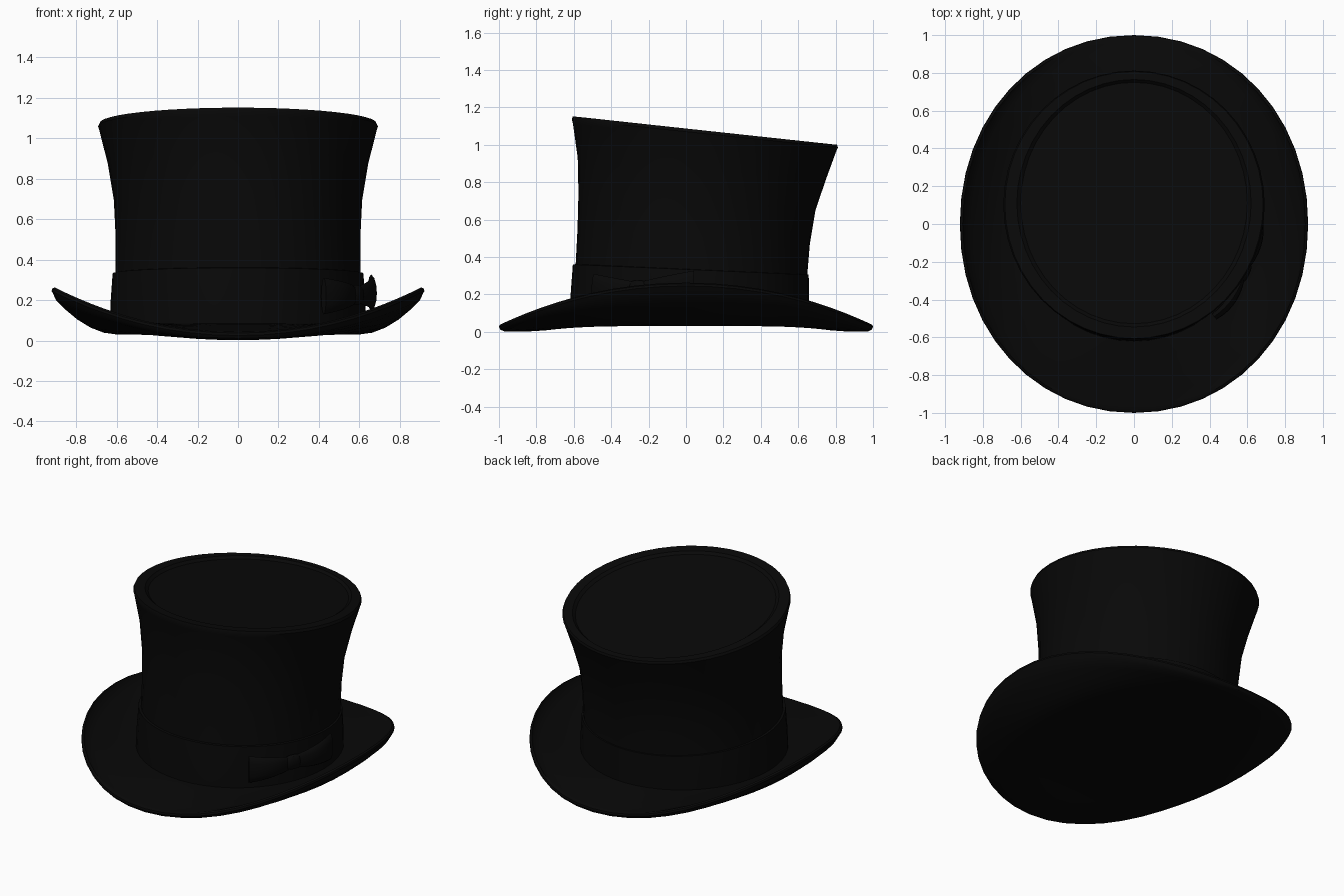
import bpy, bmesh, math

if "Cube" in bpy.data.objects:
    bpy.data.objects.remove(bpy.data.objects["Cube"])

N = 48
felt = bpy.data.materials.new("black felt")
felt.diffuse_color = (0.0025, 0.0025, 0.0025, 1)
felt.use_nodes = True
felt.node_tree.nodes["Principled BSDF"].inputs["Base Color"].default_value = felt.diffuse_color


def finish(name, bm, angle=35):
    bmesh.ops.recalc_face_normals(bm, faces=bm.faces)
    me = bpy.data.meshes.new(name)
    bm.to_mesh(me)
    bm.free()
    ob = bpy.data.objects.new(name, me)
    bpy.context.collection.objects.link(ob)
    me.materials.append(felt)
    bpy.ops.object.select_all(action='DESELECT')
    bpy.context.view_layer.objects.active = ob
    ob.select_set(True)
    bpy.ops.object.shade_smooth_by_angle(angle=math.radians(angle))
    return ob


def loft(name, rings, cap_start=False, cap_end=False, angle=35):
    """Skin a list of closed point rings."""
    bm = bmesh.new()
    vs = [[bm.verts.new(p) for p in r] for r in rings]
    n = len(vs[0])
    for a, b in zip(vs, vs[1:]):
        for i in range(n):
            j = (i + 1) % n
            bm.faces.new((a[i], a[j], b[j], b[i]))
    if cap_start:
        bm.faces.new(vs[0])
    if cap_end:
        bm.faces.new(vs[-1])
    return finish(name, bm, angle)


def tilted_ring(half_x, y0, z0, y1, z1):
    """Ellipse lying in a plane that runs from (y0, z0) at the front to (y1, z1) at the back."""
    pts = []
    for i in range(N):
        a = 2 * math.pi * i / N
        t = (math.sin(a) + 1) / 2
        pts.append((half_x * math.cos(a), y0 + (y1 - y0) * t, z0 + (z1 - z0) * t))
    return pts


# Crown: flared, leaning back, with a sloping top and a shallow recessed lip
crown = [
    (.620, -.605, .05, .650, .05),
    (.607, -.590, .36, .648, .30),
    (.605, -.580, .55, .662, .47),
    (.614, -.575, .74, .692, .65),
    (.644, -.579, .93, .750, .82),
    (.686, -.604, 1.11, .805, .97),
    (.692, -.610, 1.135, .812, .985),
    (.684, -.606, 1.152, .808, 1.0),
    (.620, -.545, 1.146, .765, 1.004),
    (.600, -.528, 1.130, .750, 0.990),
]
loft("crown", [tilted_ring(*r) for r in crown], cap_end=True)

# Ribbon band around the crown base
band = [
    (.634, -.622, .05, .660, .05),
    (.630, -.617, .20, .658, .19),
    (.620, -.605, .36, .656, .305),
    (.605, -.588, .362, .645, .307),
]
loft("hat_band", [tilted_ring(*r) for r in band])


# Brim: saddle with raised sides and dipped front and back
def rounder(v):
    return math.copysign(abs(v) ** .97, v)


def brim_ring(s, lift, grow=0.0, sag=0.0):
    pts = []
    for i in range(N):
        a = 2 * math.pi * i / N
        c, d = math.cos(a), math.sin(a)
        rx = .60 + (.922 - .60) * s + grow
        ry = .60 + (1.0 - .60) * s + grow
        edge = .003 + .22 * c * c
        z = .03 + (edge - .03) * s ** 1.9 + lift - sag * d * d
        pts.append((rx * rounder(c), ry * rounder(d) + .02 * (1 - s), max(z, 0)))
    return pts


steps = [0, .2, .4, .6, .8, .93]
under = [brim_ring(s, 0, sag=.018 * math.sin(math.pi * s)) for s in steps]
edge = [brim_ring(1, .008, -.008), brim_ring(1, .022), brim_ring(1, .034, -.003),
        brim_ring(1, .040, -.015), brim_ring(.92, .038)]
upper = [brim_ring(s, .038 + .018 * (1 - s)) for s in reversed(steps[:-1])]
loft("brim", under + edge + upper, cap_start=True)


# Bow on the right side of the band: two flaring loops and a knot
def on_band(deg, z, out):
    a = math.radians(deg)
    return ((.628 + out) * math.cos(a), .02 + (.635 + out) * math.sin(a), z)


MID = -25
for side, span, name in ((-1, 25, "bow_loop_front"), (1, 27, "bow_loop_back")):
    rings = []
    for k in range(9):
        t = k / 8
        half = .035 + .055 * t ** .8
        rise = .225 + (.012 * t if side > 0 else -.005 * t)
        puff = .012 + .038 * math.sin(math.pi * min(t * .75, 1))
        ring = []
        for j in range(12):
            b = 2 * math.pi * j / 12
            ring.append(on_band(MID + side * span * t, rise + half * math.sin(b),
                                .012 + puff * (.5 + .5 * math.cos(b))))
        rings.append(ring)
    loft(name, rings, cap_start=True, cap_end=True)

knot = []
for k in range(7):
    u = k / 6 * 2 - 1
    r = math.sqrt(max(1 - u ** 4, .1))
    knot.append([on_band(MID + 5 * u, .225 + .05 * r * math.sin(2 * math.pi * j / 12),
                         .02 + .025 * r * math.cos(2 * math.pi * j / 12)) for j in range(12)])
loft("bow_knot", knot, cap_start=True, cap_end=True)
